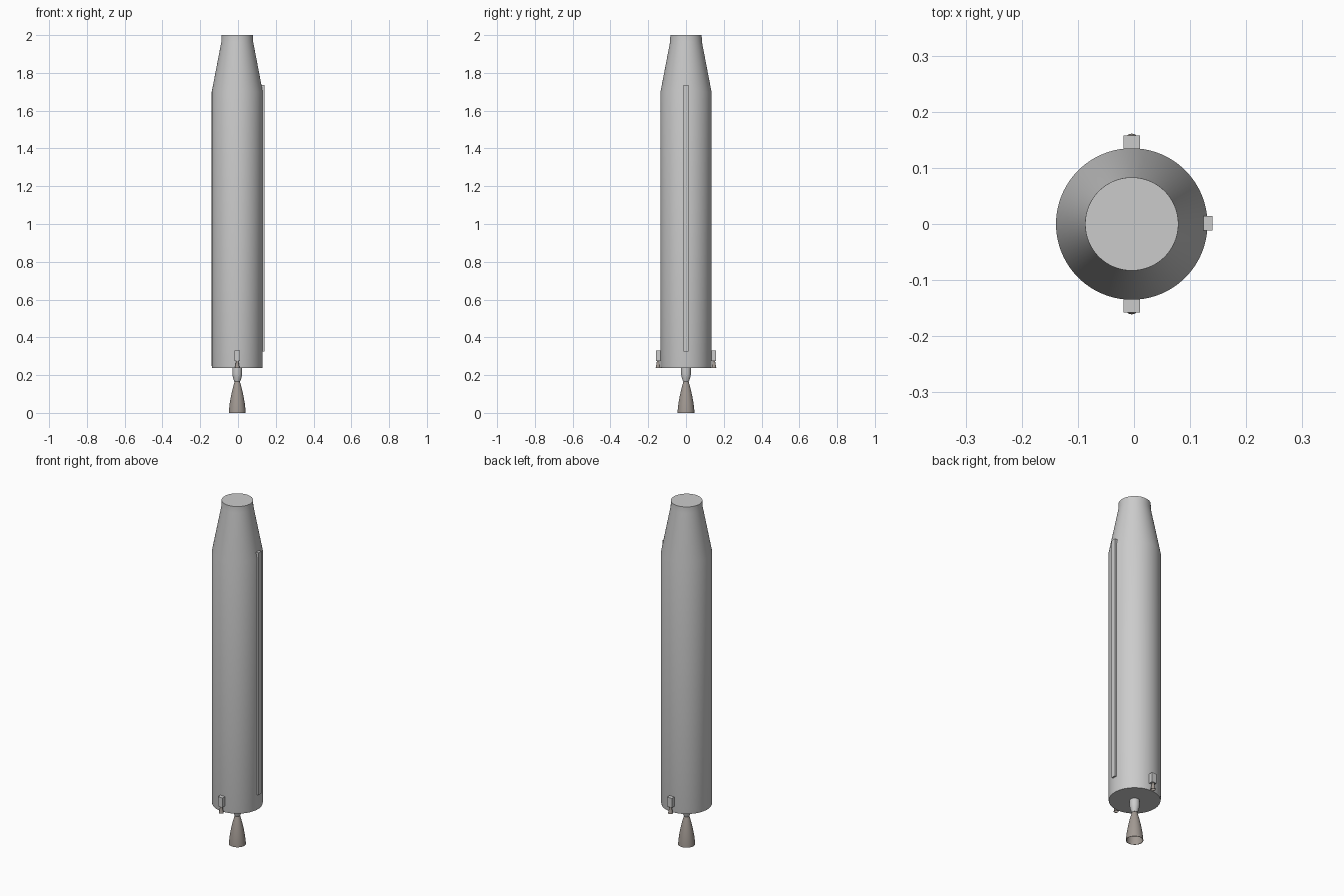
import bpy, bmesh, math
from mathutils import Matrix, Vector

if "Cube" in bpy.data.objects:
    bpy.data.objects.remove(bpy.data.objects["Cube"])

CX = -0.004  # body axis


def finish(name, bm, mat=None, angle=30):
    bmesh.ops.recalc_face_normals(bm, faces=bm.faces)
    me = bpy.data.meshes.new(name)
    bm.to_mesh(me)
    bm.free()
    ob = bpy.data.objects.new(name, me)
    bpy.context.collection.objects.link(ob)
    if mat:
        me.materials.append(mat)
    bpy.ops.object.select_all(action='DESELECT')
    ob.select_set(True)
    bpy.context.view_layer.objects.active = ob
    bpy.ops.object.shade_smooth_by_angle(angle=math.radians(angle))
    return ob


def lathe(name, profile, x, y, segs=64, mat=None):
    """Revolve an (r, z) profile about a vertical axis; r = 0 closes an end."""
    bm = bmesh.new()
    vs = [bm.verts.new((x + r, y, z)) for r, z in profile]
    es = [bm.edges.new(p) for p in zip(vs, vs[1:])]
    bmesh.ops.spin(bm, geom=vs + es, cent=(x, y, 0), axis=(0, 0, 1),
                   angle=2 * math.pi, steps=segs)
    bmesh.ops.remove_doubles(bm, verts=bm.verts, dist=1e-5)
    return finish(name, bm, mat)


def box(name, lo, hi):
    lo, hi = Vector(lo), Vector(hi)
    bm = bmesh.new()
    bmesh.ops.create_cube(bm, size=1, matrix=Matrix.Translation((lo + hi) / 2)
                          @ Matrix.Diagonal((*(hi - lo), 1)))
    return finish(name, bm)


metal = bpy.data.materials.new("nozzle_metal")
metal.diffuse_color = (0.36, 0.32, 0.29, 1)
metal.use_nodes = True
metal.node_tree.nodes["Principled BSDF"].inputs["Base Color"].default_value = metal.diffuse_color

# Tank body with tapered shoulder and short neck
lathe("tank_body", [(0, 0.237), (0.133, 0.237), (0.135, 0.248), (0.135, 1.70),
                    (0.084, 1.965), (0.083, 2.0), (0, 2.0)], CX, 0, 96)

# Main engine: chamber above an open bell
lathe("engine_chamber", [(0, 0.24), (0.026, 0.24), (0.026, 0.205), (0.023, 0.188),
                         (0.015, 0.165), (0, 0.165)], CX, 0, 48)
lathe("engine_bell", [(0.013, 0.167), (0.017, 0.155), (0.025, 0.125), (0.033, 0.09),
                      (0.040, 0.05), (0.044, 0.015), (0.045, 0.0), (0.043, 0.0),
                      (0.038, 0.05), (0.031, 0.09), (0.023, 0.125), (0.012, 0.16),
                      (0, 0.16)], CX, 0, 48, metal)

# Cable conduit along the right side
box("cable_conduit", (0.115, -0.012, 0.325), (0.14, 0.014, 1.735))

# Steering thrusters front and back
for side, s in (("front", -1), ("back", 1)):
    ys = sorted((s * 0.125, s * 0.158))
    box(side + "_thruster_housing", (CX - 0.015, ys[0], 0.275), (CX + 0.011 + 0.004, ys[1], 0.33))
    lathe(side + "_thruster_nozzle",
          [(0, 0.28), (0.006, 0.28), (0.007, 0.268), (0.010, 0.252), (0.013, 0.237),
           (0.012, 0.237), (0.009, 0.252), (0.006, 0.268), (0, 0.27)],
          CX, s * 0.148, 24, metal)
